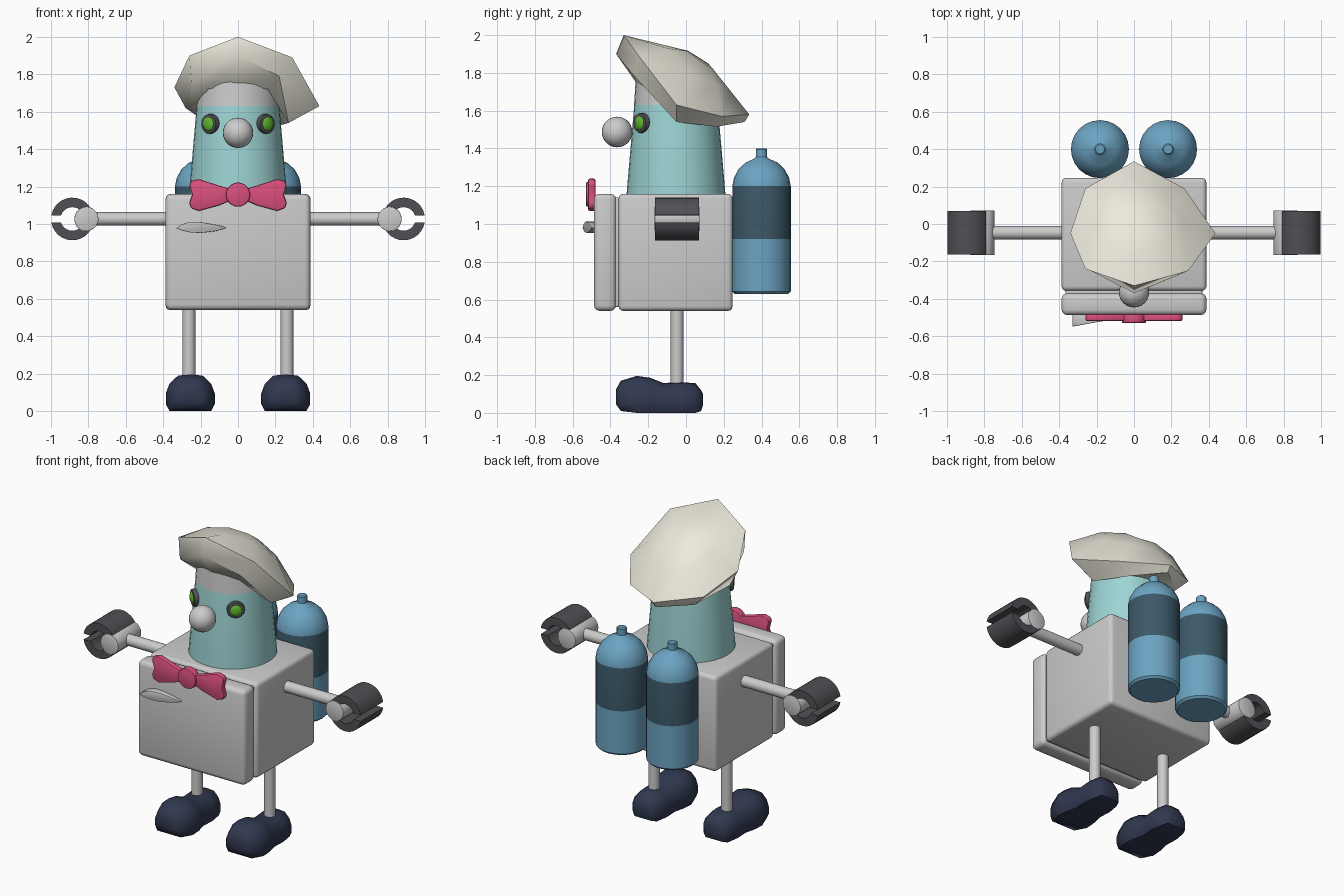
import bpy, bmesh, math
from math import sin, cos, pi, radians
from mathutils import Vector

if "Cube" in bpy.data.objects:
    bpy.data.objects.remove(bpy.data.objects["Cube"])


def mat(name, r, g, b):
    m = bpy.data.materials.new(name)
    m.diffuse_color = (r, g, b, 1)
    m.use_nodes = True
    m.node_tree.nodes["Principled BSDF"].inputs["Base Color"].default_value = m.diffuse_color
    return m


TANK = mat("tank blue", .15, .37, .54)
BAND = mat("tank band", .045, .10, .14)
TEAL = mat("teal", .34, .66, .66)
PINK = mat("pink", .70, .08, .20)
CREAM = mat("cream", .85, .83, .72)
NAVY = mat("navy", .03, .04, .08)
DARK = mat("dark grey", .08, .08, .09)
GREEN = mat("green", .12, .48, .03)


def finish(ob, m=None, angle=35, bevel=0, seg=3):
    if m:
        ob.data.materials.append(m)
    bpy.ops.object.select_all(action='DESELECT')
    ob.select_set(True)
    bpy.context.view_layer.objects.active = ob
    if bevel:
        b = ob.modifiers.new("bevel", 'BEVEL')
        b.width, b.segments = bevel, seg
        b.limit_method, b.angle_limit = 'ANGLE', radians(40)
        bpy.ops.object.modifier_apply(modifier="bevel")
    bpy.ops.object.shade_smooth_by_angle(angle=radians(angle))
    return ob


def loft(name, rings, caps=(True, True)):
    # skin a list of equal-length closed rings
    bm = bmesh.new()
    vs = [[bm.verts.new(p) for p in r] for r in rings]
    n = len(rings[0])
    for a, b in zip(vs, vs[1:]):
        for i in range(n):
            j = (i + 1) % n
            bm.faces.new((a[i], a[j], b[j], b[i]))
    if caps[0]:
        bm.faces.new(vs[0][::-1])
    if caps[1]:
        bm.faces.new(vs[-1])
    bmesh.ops.recalc_face_normals(bm, faces=bm.faces)
    me = bpy.data.meshes.new(name)
    bm.to_mesh(me)
    bm.free()
    ob = bpy.data.objects.new(name, me)
    bpy.context.collection.objects.link(ob)
    return ob


def lathe(name, prof, loc, n=24):
    return loft(name, [[(loc[0] + r * cos(2 * pi * i / n), loc[1] + r * sin(2 * pi * i / n), z)
                        for i in range(n)] for r, z in prof])


def prism(name, pts, y0, y1):
    # x-z outline extruded along y
    return loft(name, [[(x, y, z) for x, z in pts] for y in (y0, y1)])


def box(name, lo, hi, bevel, m=None):
    (a, b, c), (d, e, f) = lo, hi
    ob = prism(name, [(a, c), (d, c), (d, f), (a, f)], b, e)
    return finish(ob, m, 35, bevel)


def cyl(name, loc, r, depth, rot=(0, 0, 0), m=None, bevel=0, n=20):
    bpy.ops.mesh.primitive_cylinder_add(vertices=n, radius=r, depth=depth, location=loc, rotation=rot)
    ob = bpy.context.object
    ob.name = name
    return finish(ob, m, 35, bevel, 2)


def ball(name, loc, r, m=None, scale=(1, 1, 1), rot=(0, 0, 0)):
    bpy.ops.mesh.primitive_uv_sphere_add(segments=24, ring_count=14, radius=r, location=loc, rotation=rot)
    ob = bpy.context.object
    ob.name, ob.scale = name, scale
    return finish(ob, m, 60)


CY = -.047  # common depth of head, arms and legs

# Boxy body with separate front door
box("body", (-.387, -.357, .54), (.387, .247, 1.16), .025)
box("door_seal", (-.365, -.40, .56), (.365, -.33, 1.14), .01)
box("door", (-.387, -.487, .54), (.387, -.37, 1.16), .03)

# Door handle: teardrop, deeper at its blunt end
tear = [(-.33, .978), (-.30, .998), (-.255, 1.012), (-.20, 1.01), (-.12, .996), (-.065, .983),
        (-.065, .977), (-.12, .962), (-.20, .952), (-.255, .955), (-.30, .965)]
handle = loft("door_handle", [[(x, -.48, z) for x, z in tear],
                              [(x, -.50 + .18 * (x + .06), z) for x, z in tear]])
finish(handle, None, 35, .006, 2)

# Bow tie
for s in (-1, 1):
    wing = [(.03, 1.13), (.10, 1.10), (.21, 1.07), (.25, 1.085), (.26, 1.11), (.245, 1.155),
            (.26, 1.21), (.25, 1.23), (.21, 1.24), (.10, 1.205), (.03, 1.185)]
    finish(prism("bow_wing", [(s * x, z) for x, z in wing], -.518, -.48), PINK, 35, .008, 2)
cyl("bow_knot", (0, -.505, 1.157), .065, .05, (pi / 2, 0, 0), PINK, .008)

# Tapered head, with the grey hat band continuing its slope
finish(lathe("head", [(.262, 1.14), (.262, 1.155), (.221, 1.63)], (0, -.053), 32), TEAL)
band = lathe("hat_band", [(.222, 1.63), (.213, 1.77)], (0, -.053), 32)
for v in band.data.vertices:
    if v.co.z > 1.7:
        v.co.z -= .3 * (v.co.y + .27)
finish(band)

# Floppy hat: rim, underside, outer edge and crown
rim = [(0, -.265, 1.75), (.16, -.21, 1.72), (.22, -.05, 1.62), (.16, .10, 1.55),
       (0, .17, 1.54), (-.16, .10, 1.56), (-.22, -.05, 1.62), (-.16, -.21, 1.72)]
under = [(0, -.37, 1.90), (.22, -.28, 1.79), (.27, -.05, 1.54), (.18, .16, 1.515),
         (0, .31, 1.54), (-.18, .17, 1.55), (-.28, -.05, 1.62), (-.25, -.24, 1.76)]
edge = [(0, -.33, 2.0), (.29, -.25, 1.89), (.435, -.05, 1.63), (.27, .19, 1.57),
        (0, .335, 1.58), (-.26, .19, 1.63), (-.34, -.05, 1.73), (-.26, -.24, 1.90)]
apex = Vector((0, .08, 1.90))


def crown(t, lift):
    return [Vector(p).lerp(apex, t) + Vector((0, .45, .85)) * lift * abs(sin(i * pi / 4))
            for i, p in enumerate(edge)]


finish(loft("chef_hat", [rim, under, edge, crown(.4, .06), crown(.75, .03)], (False, True)), CREAM, 50)

# Nose and eyes
ball("nose", (0, -.365, 1.487), .081)
for s in (-1, 1):
    rz = s * radians(40)
    d = Vector((s * sin(radians(40)), -cos(radians(40)), 0))
    p = Vector((s * .143, -.228, 1.535))
    cyl("eye_ring", p, .053, .05, (pi / 2, 0, rz), DARK, .008)
    ball("eye", p + d * .022, .037, GREEN, (1, .4, 1), (0, 0, rz))

for s in (-1, 1):
    # Arm, wrist and C-shaped gripper made of two jaws
    cyl("arm", (s * .58, CY, 1.027), .036, .46, (0, pi / 2, 0))
    cyl("wrist", (s * .81, CY, 1.027), .065, .238, (pi / 2, 0, 0), None, .004)
    for k in (-1, 1):
        arc = [radians(10 + 155 * i / 12) for i in range(13)]
        pts = [(.114 * cos(a), .114 * sin(a)) for a in arc]
        pts += [(.063 * cos(a), max(.063 * sin(a), .018)) for a in reversed(arc)]
        finish(prism("gripper_jaw", [(s * (.885 + x), 1.027 + k * z) for x, z in pts],
                     CY - .116, CY + .116), DARK)

    # Leg
    cyl("leg", (s * .262, CY, .34), .034, .44)

    # Shoe: sections (y, half width, bottom, top) from toe to heel
    secs = [(-.37, .06, .045, .125), (-.345, .10, .01, .17), (-.26, .131, 0, .196), (-.19, .125, 0, .186),
            (-.12, .105, 0, .158), (-.03, .11, 0, .163), (.05, .095, 0, .157), (.08, .07, .01, .12),
            (.09, .045, .04, .10)]
    shape = [(-.85, 0), (.85, 0), (1, .2), (1, .48), (.85, .75), (.5, .97), (0, 1),
             (-.5, .97), (-.85, .75), (-1, .48), (-1, .2)]
    shoe = loft("shoe", [[(s * .255 + w * u, y, a + (b - a) * v) for u, v in shape]
                         for y, w, a, b in secs])
    finish(shoe, NAVY, 50)

    # Back tank with domed top, nozzle and dark band
    prof = [(.142, .63), (.155, .643), (.155, .92), (.155, 1.20), (.146, 1.245), (.122, 1.29),
            (.085, 1.325), (.04, 1.345), (.03, 1.355), (.03, 1.395), (.024, 1.40)]
    tank = lathe("back_tank", prof, (s * .182, .40))
    finish(tank, TANK)
    tank.data.materials.append(BAND)
    for f in tank.data.polygons:
        if .93 < f.center.z < 1.19:
            f.material_index = 1
